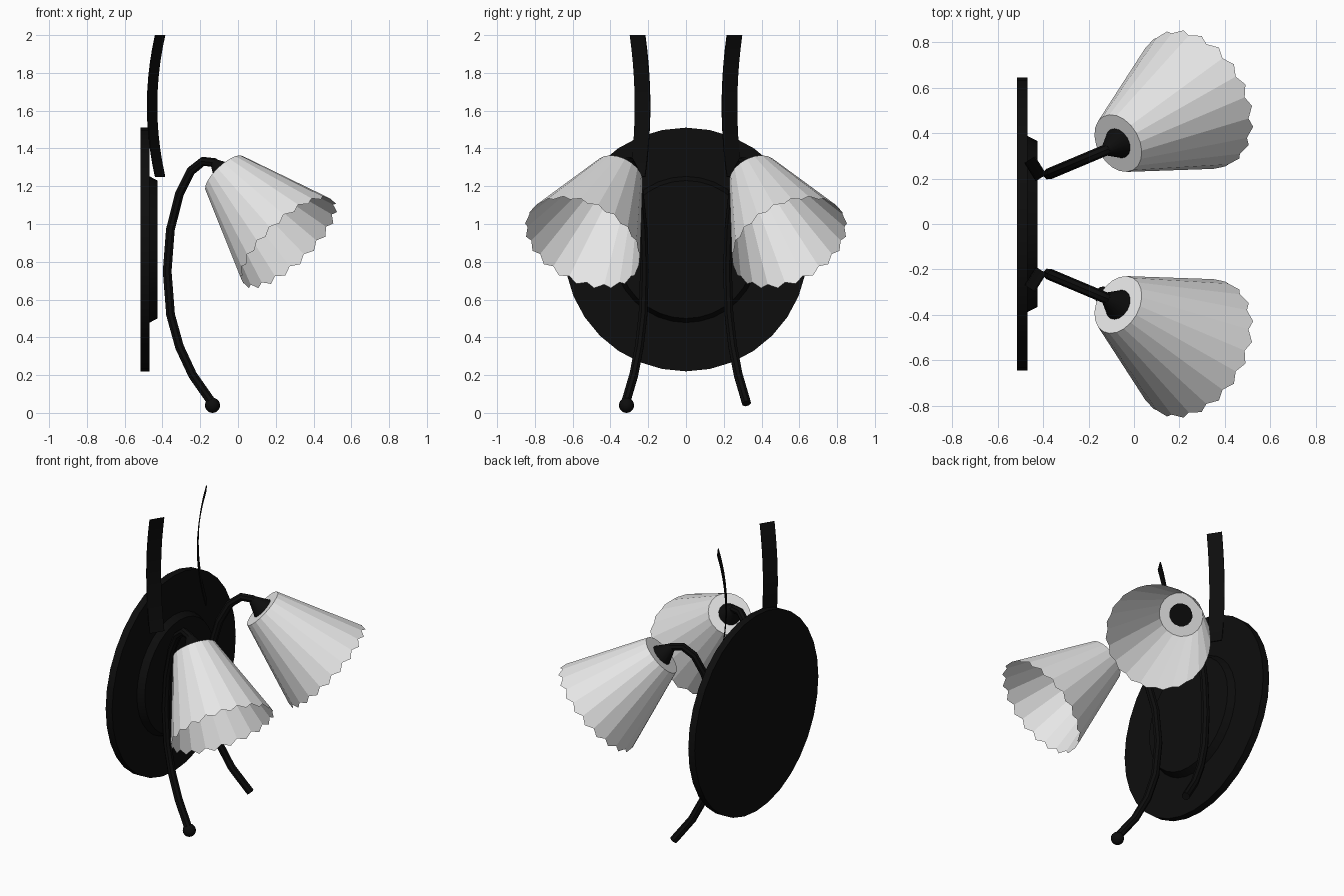
import bpy, bmesh, math
from mathutils import Vector

if "Cube" in bpy.data.objects:
    bpy.data.objects.remove(bpy.data.objects["Cube"])


def material(name, v):
    m = bpy.data.materials.new(name)
    m.diffuse_color = (v, v, v, 1)
    m.use_nodes = True
    m.node_tree.nodes["Principled BSDF"].inputs["Base Color"].default_value = m.diffuse_color
    return m


BLACK = material("black_metal", 0.004)
GLASS = material("pale_glass", 0.8)


def finish(ob, name, mat, smooth=False):
    ob.name = name
    ob.data.materials.clear()
    ob.data.materials.append(mat)
    if smooth:
        bpy.ops.object.select_all(action='DESELECT')
        ob.select_set(True)
        bpy.context.view_layer.objects.active = ob
        bpy.ops.object.shade_smooth_by_angle(angle=math.radians(40))
    return ob


def mesh_object(name, bm, mat):
    bmesh.ops.recalc_face_normals(bm, faces=bm.faces)
    me = bpy.data.meshes.new(name)
    bm.to_mesh(me)
    bm.free()
    ob = bpy.data.objects.new(name, me)
    bpy.context.collection.objects.link(ob)
    return finish(ob, name, mat)


def cone(name, p0, p1, r0, r1, sides, mat):
    p0, p1 = Vector(p0), Vector(p1)
    d = p1 - p0
    bpy.ops.mesh.primitive_cone_add(vertices=sides, radius1=r0, radius2=r1, depth=d.length,
                                    location=(p0 + p1) / 2,
                                    rotation=d.to_track_quat('Z', 'Y').to_euler())
    return finish(bpy.context.object, name, mat, True)


def tube(name, pts, r, mat):
    cu = bpy.data.curves.new(name, 'CURVE')
    cu.dimensions = '3D'
    cu.bevel_depth = r
    cu.bevel_resolution = 2
    cu.use_fill_caps = True
    sp = cu.splines.new('POLY')
    sp.points.add(len(pts) - 1)
    for p, co in zip(sp.points, pts):
        p.co = (*co, 1)
    ob = bpy.data.objects.new(name, cu)
    bpy.context.collection.objects.link(ob)
    bpy.ops.object.select_all(action='DESELECT')
    ob.select_set(True)
    bpy.context.view_layer.objects.active = ob
    bpy.ops.object.convert(target='MESH')
    return finish(bpy.context.object, name, mat, True)


# Pleated shade: flat strips, each ending in a pointed scallop, closed at the top
def shade(name, top, axis, length, r0, r1, n=20):
    q = axis.to_track_quat('Z', 'Y')
    bm = bmesh.new()

    def pt(r, i, h):
        a = 2 * math.pi * i / n
        return Vector((r * math.cos(a), r * math.sin(a), h))

    upper = [pt(r0, i, 0) for i in range(n)]
    rim = [pt(r1, i, length) for i in range(n)]
    mids = []
    for i in range(n):
        j = (i + 1) % n
        low, high = (rim[i] + rim[j]) / 2, (upper[i] + upper[j]) / 2
        mids.append(low + (low - high).normalized() * 0.028)
    u, r, m = ([bm.verts.new(top + q @ c) for c in ring] for ring in (upper, rim, mids))
    for i in range(n):
        j = (i + 1) % n
        bm.faces.new((u[i], u[j], r[j], m[i], r[i]))
    bm.faces.new(u)
    return mesh_object(name, bm, GLASS)


# Wall plate and raised inner disc
cone("wall_plate", (-0.515, 0, 0.865), (-0.468, 0, 0.865), 0.645, 0.645, 32, BLACK)
cone("inner_disc", (-0.47, 0, 0.865), (-0.425, 0, 0.865), 0.388, 0.365, 32, BLACK)

# Arm profile in x and z; y follows x so that each arm lies in a slanted plane
ARM = [(-0.135, 0.05), (-0.24, 0.2), (-0.31, 0.35), (-0.357, 0.52), (-0.375, 0.75),
       (-0.358, 0.97), (-0.31, 1.16), (-0.25, 1.28), (-0.185, 1.332), (-0.125, 1.325), (-0.09, 1.29)]

for s, side in ((-1, "near"), (1, "far")):
    tube(side + "_arm", [(x, s * (0.22 + (x + 0.375) * 0.42), z) for x, z in ARM], 0.025, BLACK)

    # Shade with its socket cone
    top = Vector((-0.07, s * 0.355, 1.265))
    axis = Vector((0.335, s * 0.19, -0.36)).normalized()
    shade(side + "_shade", top, axis, 0.515, 0.135, 0.32)
    cone(side + "_socket", top + axis * 0.005, top - axis * 0.085, 0.072, 0.025, 16, BLACK)

    # Thin bowed strap rising above the plate
    bm = bmesh.new()
    prev = None
    for k in range(11):
        z = 1.25 + 0.075 * k
        b = 0.05 * ((z - 1.625) / 0.375) ** 2
        c = Vector((-0.455 + 0.85 * b, s * (0.23 + 0.53 * b), z))
        w = Vector((0.025, -s * 0.04, 0))
        pair = (bm.verts.new(c - w), bm.verts.new(c + w))
        if prev:
            bm.faces.new((prev[0], prev[1], pair[1], pair[0]))
        prev = pair
    strap = mesh_object(side + "_strap", bm, BLACK)
    mod = strap.modifiers.new("thickness", 'SOLIDIFY')
    mod.thickness = 0.006
    mod.offset = 0

# Ball finial, on the near arm only
bpy.ops.mesh.primitive_uv_sphere_add(segments=16, ring_count=10, radius=0.04,
                                     location=(-0.135, -0.315, 0.04))
finish(bpy.context.object, "ball_finial", BLACK, True)
